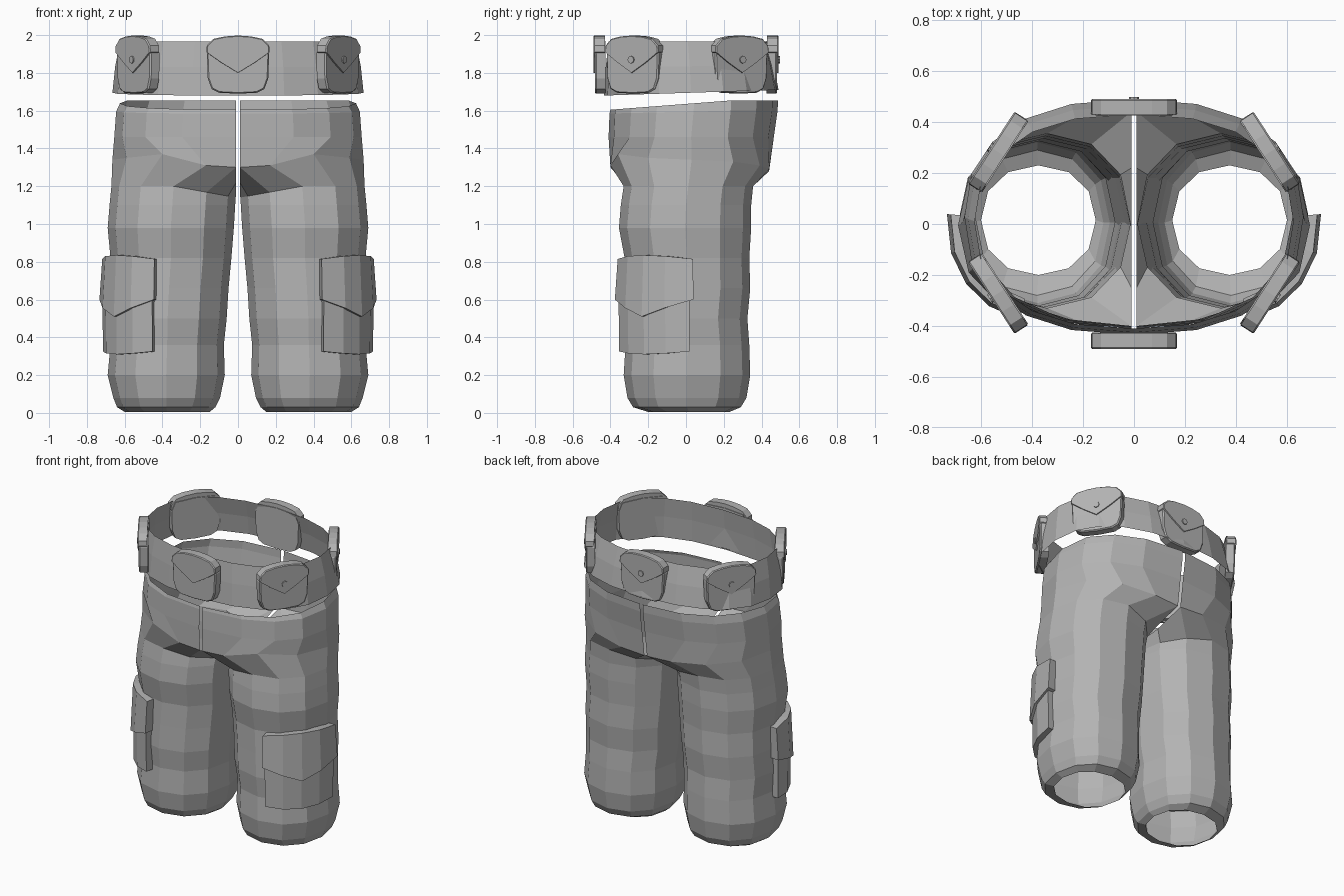
import bpy, bmesh, math
from mathutils import Vector, Matrix

if "Cube" in bpy.data.objects:
    bpy.data.objects.remove(bpy.data.objects["Cube"])

cloth = bpy.data.materials.new("grey_cloth")
cloth.diffuse_color = (0.45, 0.45, 0.45, 1)
cloth.use_nodes = True
cloth.node_tree.nodes["Principled BSDF"].inputs["Base Color"].default_value = cloth.diffuse_color


def make(name, verts, faces, mirror=False, solid=False):
    me = bpy.data.meshes.new(name)
    me.from_pydata([tuple(v) for v in verts], [], faces)
    if solid:
        bm = bmesh.new()
        bm.from_mesh(me)
        bmesh.ops.recalc_face_normals(bm, faces=bm.faces)
        bm.to_mesh(me)
        bm.free()
    me.materials.append(cloth)
    ob = bpy.data.objects.new(name, me)
    bpy.context.collection.objects.link(ob)
    if mirror:
        m = ob.modifiers.new("mirror", 'MIRROR')
        m.use_mirror_merge = False
    return ob


def spow(v, e):
    return math.copysign(abs(v) ** e, v)


# ---- trouser leg: closed rings below the crotch, open half rings above ----
N = 12
LEG = [  # z, x min, x max, y min, y max
    (0.005, 0.15, 0.60, -0.20, 0.23), (0.03, 0.12, 0.64, -0.28, 0.29),
    (0.08, 0.095, 0.66, -0.31, 0.32), (0.20, 0.07, 0.69, -0.33, 0.34),
    (0.36, 0.075, 0.675, -0.32, 0.335), (0.50, 0.06, 0.685, -0.335, 0.325),
    (0.66, 0.05, 0.68, -0.33, 0.34), (0.82, 0.035, 0.675, -0.325, 0.335),
    (0.98, 0.022, 0.69, -0.355, 0.345), (1.10, 0.015, 0.68, -0.345, 0.345),
    (1.20, 0.012, 0.67, -0.33, 0.355)]
verts, faces = [], []
for z, x0, x1, y0, y1 in LEG:
    for k in range(N):
        a = math.pi + 2 * math.pi * k / N
        c, s = spow(math.cos(a), 0.92), spow(math.sin(a), 0.92)
        dip = 0.06 * max(0, -c) if z > 1.15 else 0
        verts.append(((x0 + x1) / 2 + c * (x1 - x0) / 2,
                      (y0 + y1) / 2 + s * (y1 - y0) / 2, z - dip))
# crotch seam and lower hip ring
verts += [(0.01, -0.02, 1.19), (0.01, -0.25, 1.22), (0.01, -0.40, 1.30),
          (0.17, -0.40, 1.31), (0.40, -0.36, 1.37), (0.59, -0.20, 1.35),
          (0.665, 0.03, 1.34), (0.60, 0.25, 1.33), (0.42, 0.39, 1.31),
          (0.19, 0.44, 1.29), (0.01, 0.44, 1.28), (0.01, 0.22, 1.22)]
for r in range(len(LEG)):
    for k in range(N):
        j = (k + 1) % N
        faces.append((r * N + k, r * N + j, (r + 1) * N + j, (r + 1) * N + k))
# hips up to the sloping waist edge
prev = [len(LEG) * N + k for k in range(2, 11)]
for z0, z1, w, y0, y1 in [(1.46, 1.46, 0.655, -0.41, 0.465),
                          (1.585, 1.60, 0.645, -0.405, 0.485),
                          (1.605, 1.655, 0.625, -0.40, 0.487)]:
    cur = []
    for i in range(9):
        a = math.radians(-90 + 22.5 * i)
        s = spow(math.sin(a), 0.85)
        y = (y0 + y1) / 2 + s * (y1 - y0) / 2
        z = z0 + (z1 - z0) * min(1, (y + 0.4) / 0.65)
        cur.append(len(verts))
        verts.append((0.01 + (w - 0.01) * max(0, math.cos(a)) ** 0.85, y, z))
    faces += [(prev[i], prev[i + 1], cur[i + 1], cur[i]) for i in range(8)]
    prev = cur
make("trouser_leg", verts, faces, mirror=True)


# ---- cargo pocket and flap wrapped around the outer front of the leg ----
def wrapped_panel(name, angles, tops, bottoms, off_top, off_bot):
    vs, fs = [], []
    n = len(angles)

    def pt(a, off, z):
        a = math.radians(a)
        return (0.37 + (0.31 + off) * math.cos(a),
                0.005 + (0.335 + off) * math.sin(a), z)
    for a, t, b in zip(angles, tops, bottoms):
        vs += [pt(a, off_top, t), pt(a, off_bot, b),
               pt(a, -0.03, b), pt(a, -0.03, t)]
    for i in range(n - 1):
        for q in range(4):
            p = (q + 1) % 4
            fs.append((4 * i + q, 4 * i + p, 4 * i + 4 + p, 4 * i + 4 + q))
    fs += [(0, 1, 2, 3), tuple(4 * n - 4 + q for q in range(4))]
    make(name, vs, fs, mirror=True, solid=True)


cols = [-76, -57, -38, -18, 2]
wrapped_panel("cargo_pocket", cols, [0.78] * 5,
              [0.325, 0.315, 0.31, 0.315, 0.325], 0.04, 0.035)
wrapped_panel("cargo_flap", [-78, -57, -38, -18, 5],
              [0.815, 0.83, 0.835, 0.83, 0.815],
              [0.60, 0.555, 0.51, 0.555, 0.60], 0.04, 0.055)

# ---- belt: slanted band ----
M = 20
verts, faces = [], []
for z0, z1, w, y0, y1 in [(1.68, 1.71, 0.665, -0.435, 0.49),
                          (1.83, 1.84, 0.65, -0.425, 0.465),
                          (1.965, 1.965, 0.625, -0.41, 0.43)]:
    for k in range(M):
        a = 2 * math.pi * k / M
        c, s = spow(math.cos(a), 0.85), spow(math.sin(a), 0.85)
        verts.append((w * c, (y0 + y1) / 2 + s * (y1 - y0) / 2,
                      z0 + (z1 - z0) * (s + 1) / 2))
for r in range(2):
    for k in range(M):
        j = (k + 1) % M
        faces.append((r * M + k, r * M + j, r * M + M + j, r * M + M + k))
make("belt", verts, faces)


# ---- belt pouches: body, pointed flap, stud ----
def slab(name, outline, back, front, bevel, mat, mirror):
    """Extrude an (x, z) outline along -y, with a slightly smaller front."""
    n = len(outline)
    vs = []
    for y, sc in ((back, 1), (front + bevel, 1), (front, 1 - bevel * 5)):
        vs += [mat @ Vector((x * sc, y, 1.84 + (z - 1.84) * sc))
               for x, z in outline]
    fs = [tuple(range(n)), tuple(range(2 * n, 3 * n))]
    for r in range(2):
        for i in range(n):
            j = (i + 1) % n
            fs.append((r * n + i, r * n + j, r * n + n + j, r * n + n + i))
    make(name, vs, fs, mirror, solid=True)


def sym(half):
    return half + [(-x, z) for x, z in reversed(half) if x > 0]


BODY = sym([(0, 1.69), (0.10, 1.695), (0.14, 1.715), (0.16, 1.77),
            (0.165, 1.90), (0.14, 1.96), (0, 1.97)])
FLAP = sym([(0, 1.80), (0.09, 1.855), (0.168, 1.91), (0.165, 1.945),
            (0.13, 1.98), (0.07, 1.993), (0, 1.998)])
STUD = [(0.02 * math.cos(i * math.pi / 4), 1.87 + 0.02 * math.sin(i * math.pi / 4))
        for i in range(8)]


def pouch(name, x, y, angle, stud=True):
    mirror = x > 0
    mat = Matrix.Translation((x, y, 0)) @ Matrix.Rotation(math.radians(angle), 4, 'Z')
    slab(name + "_pouch", BODY, 0.03, -0.028, 0.008, mat, mirror)
    slab(name + "_flap", FLAP, 0.025, -0.036, 0.006, mat, mirror)
    if stud:
        slab(name + "_stud", STUD, 0, -0.043, 0.002, mat, mirror)


pouch("front", 0, -0.455, 0, stud=False)
pouch("back", 0, 0.455, 180)
pouch("side_front", 0.53, -0.27, 57)
pouch("side_back", 0.53, 0.28, 123)
